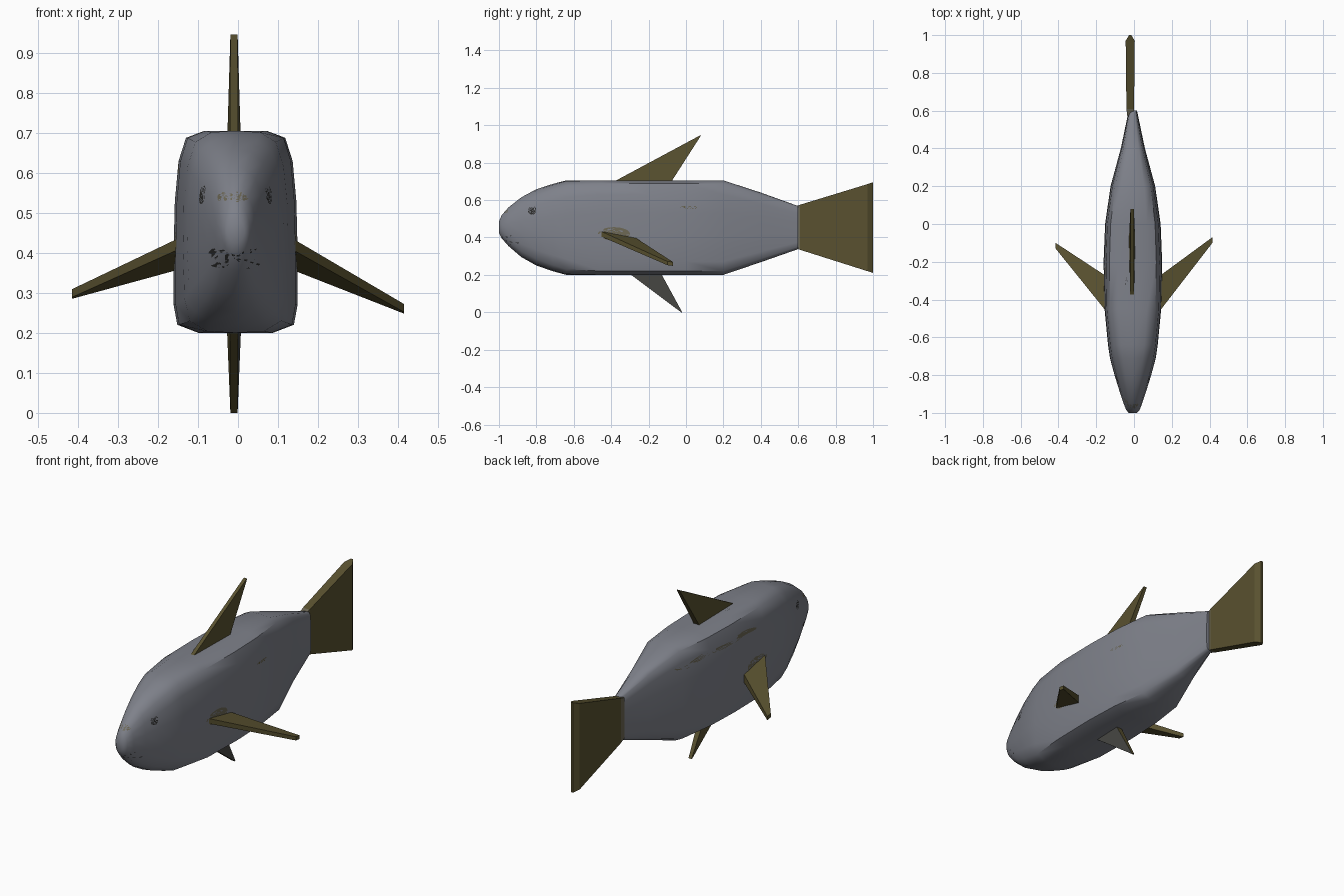
import bpy, bmesh, math
from mathutils import Vector
from mathutils.bvhtree import BVHTree

if "Cube" in bpy.data.objects:
    bpy.data.objects.remove(bpy.data.objects["Cube"])


def material(name, rgb):
    m = bpy.data.materials.new(name)
    m.diffuse_color = (*rgb, 1)
    m.use_nodes = True
    m.node_tree.nodes["Principled BSDF"].inputs["Base Color"].default_value = m.diffuse_color
    return m


GREY = material("scale grey", (0.21, 0.22, 0.255))
OLIVE = material("fin olive", (0.10, 0.083, 0.029))
BROWN = material("dull brown", (0.15, 0.135, 0.088))
DARK = material("near black", (0.025, 0.025, 0.024))
SLATE = material("dark slate", (0.065, 0.065, 0.058))
CX = -0.006


def finish(name, bm, mats, rule=None, smooth=None):
    bmesh.ops.recalc_face_normals(bm, faces=bm.faces)
    me = bpy.data.meshes.new(name)
    bm.to_mesh(me)
    bm.free()
    ob = bpy.data.objects.new(name, me)
    bpy.context.collection.objects.link(ob)
    for m in mats:
        me.materials.append(m)
    if rule:
        for p in me.polygons:
            p.material_index = rule(p)
    if smooth:
        bpy.ops.object.select_all(action='DESELECT')
        ob.select_set(True)
        bpy.context.view_layer.objects.active = ob
        bpy.ops.object.shade_smooth_by_angle(angle=math.radians(smooth))
    return ob


def loft(rings):
    bm = bmesh.new()
    vs = [[bm.verts.new(p) for p in r] for r in rings]
    n = len(vs[0])
    for a, b in zip(vs, vs[1:]):
        for i in range(n):
            j = (i + 1) % n
            bm.faces.new((a[i], a[j], b[j], b[i]))
    bm.faces.new(vs[0][::-1])
    bm.faces.new(vs[-1])
    return bm


# Body: half cross-section (top to bottom), mirrored, lofted along y
HALF = [(0, 1), (0.5, 1), (0.80, 0.93), (0.92, 0.70), (0.98, 0.3),
        (1, -0.2), (1, -0.72), (0.94, -0.92), (0.6, -1), (0, -1)]
# y, half width, top, bottom, boxiness
STATIONS = [(-1.0, 0.022, 0.485, 0.425, 0), (-0.985, 0.036, 0.52, 0.395, 0),
            (-0.95, 0.05, 0.56, 0.355, 0.1), (-0.88, 0.073, 0.615, 0.295, 0.25),
            (-0.80, 0.098, 0.658, 0.25, 0.4), (-0.71, 0.122, 0.687, 0.219, 0.6),
            (-0.64, 0.132, 0.705, 0.20, 0.75), (-0.45, 0.15, 0.705, 0.20, 1),
            (-0.2, 0.155, 0.705, 0.20, 1), (0.0, 0.147, 0.705, 0.20, 1),
            (0.2, 0.118, 0.705, 0.20, 1), (0.4, 0.064, 0.64, 0.268, 0.9),
            (0.6, 0.022, 0.568, 0.338, 0.8)]


def section(y, w, top, bot, box):
    pts = []
    for i, (u, v) in enumerate(HALF):
        a = math.pi * i / (len(HALF) - 1)
        u = u * box + math.sin(a) * (1 - box)
        v = v * box + math.cos(a) * (1 - box)
        pts.append((u * w, y, (top + bot) / 2 + v * (top - bot) / 2))
    mirror = [(-x, yy, z) for x, yy, z in pts[-2:0:-1]]
    return [(CX + x, yy, z) for x, yy, z in pts + mirror]


body_bm = loft([section(*s) for s in STATIONS])
surface = BVHTree.FromBMesh(body_bm)
finish("body", body_bm, [GREY], smooth=50)

# Tail fin with a bevelled trailing edge and a brown band at its root
TAIL = [(0.575, 0.016, 0.563, 0.345), (0.61, 0.02, 0.575, 0.334),
        (0.97, 0.024, 0.685, 0.220), (1.0, 0.006, 0.695, 0.210)]
finish("tail_fin",
       loft([[(-0.02 + s * w, y, z) for s, z in ((-1, b), (1, b), (1, t), (-1, t))]
             for y, w, t, b in TAIL]),
       [OLIVE, BROWN], lambda p: int(p.center.y < 0.6))


# Upright fins: wedge from a rectangular root to a small tip
def upright_fin(name, y0, y1, z0, tip_y, tip_z, w0, w1, mats, rule=None):
    x = -0.01
    root = [(x - w0 * .6, y0, z0), (x + w0 * .6, y0, z0),
            (x + w0, y1, z0), (x - w0, y1, z0)]
    tip = [(x - w1, tip_y - .006, tip_z), (x + w1, tip_y - .006, tip_z),
           (x + w1, tip_y, tip_z), (x - w1, tip_y, tip_z)]
    finish(name, loft([root, tip]), mats, rule)


upright_fin("dorsal_fin", -0.42, -0.09, 0.68, 0.08, 0.945, 0.017, 0.009, [OLIVE])
upright_fin("belly_fin", -0.32, -0.14, 0.22, -0.02, 0.0, 0.018, 0.009,
            [OLIVE, SLATE], lambda p: int(p.normal.x > 0.5))

# Side fins: swept back and drooping
for side, name, tip_y, tip_z in ((1, "right_side_fin", -0.07, 0.26),
                                 (-1, "left_side_fin", -0.10, 0.297)):
    x0 = CX + side * 0.135
    root = [(x0, -0.47, 0.412), (x0, -0.47, 0.44),
            (x0, -0.28, 0.405), (x0, -0.28, 0.36)]
    x1 = side * 0.415
    tip = [(x1, tip_y - .03, tip_z - .008), (x1, tip_y - .03, tip_z + .012),
           (x1, tip_y, tip_z + .009), (x1, tip_y, tip_z - .012)]
    finish(name, loft([root, tip]), [OLIVE])


# Painted patches: discs projected on to the body surface
def patch(name, centre, direction, axis_u, axis_v, ru, rv, mat, power=1.0, wave=0):
    d, u, v = Vector(direction), Vector(axis_u), Vector(axis_v)
    bm = bmesh.new()
    rings, n = 8, 32

    def place(r, a):
        c, s = math.cos(a), math.sin(a)
        c = math.copysign(abs(c) ** power, c)
        s = math.copysign(abs(s) ** power, s)
        p = Vector(centre) + u * (c * ru * r) + v * (s * rv * r + wave * math.sin(c * r * 7))
        hit, normal, _, _ = surface.ray_cast(p - d * 2, d)
        if hit is None:
            hit, normal, _, _ = surface.find_nearest(p)
        if normal.dot(d) > 0:
            normal = -normal
        return bm.verts.new(hit + normal * 0.003)

    mid = place(0, 0)
    last = None
    for k in range(1, rings + 1):
        ring = [place(k / rings, math.tau * i / n) for i in range(n)]
        for i in range(n):
            j = (i + 1) % n
            if last:
                bm.faces.new((last[i], ring[i], ring[j], last[j]))
            else:
                bm.faces.new((mid, ring[i], ring[j]))
        last = ring
    ob = finish(name, bm, [mat])
    # Face outwards
    if sum(p.normal.dot(d) * p.area for p in ob.data.polygons) > 0:
        ob.data.flip_normals()


X, Y, Z = (1, 0, 0), (0, 1, 0), (0, 0, 1)
patch("mouth", (-0.008, -1, 0.388), Y, X, Z, 0.067, 0.028, DARK, 0.6)
patch("nose_stripe", (-0.015, -1, 0.54), Y, X, Z, 0.042, 0.013, BROWN, 0.8)
for s, side in ((1, "right"), (-1, "left")):
    inward = (-s, 0, 0)
    patch(side + "_eye", (0, -0.822, 0.545), inward, Y, Z, 0.023, 0.023, DARK)
    patch(side + "_fin_root", (0, -0.385, 0.42), inward, Y, Z, 0.085, 0.035, BROWN)
patch("right_flank_mark", (0, 0.015, 0.56), (-1, 0, 0), Y, Z, 0.045, 0.008, OLIVE)
patch("left_flank_stripe", (0, -0.05, 0.605), X, Y, Z, 0.34, 0.014, BROWN, 0.7, 0.008)
patch("back_spot", (-0.035, -0.305, 0.7), (0, 0, -1), X, Y, 0.012, 0.025, DARK)
